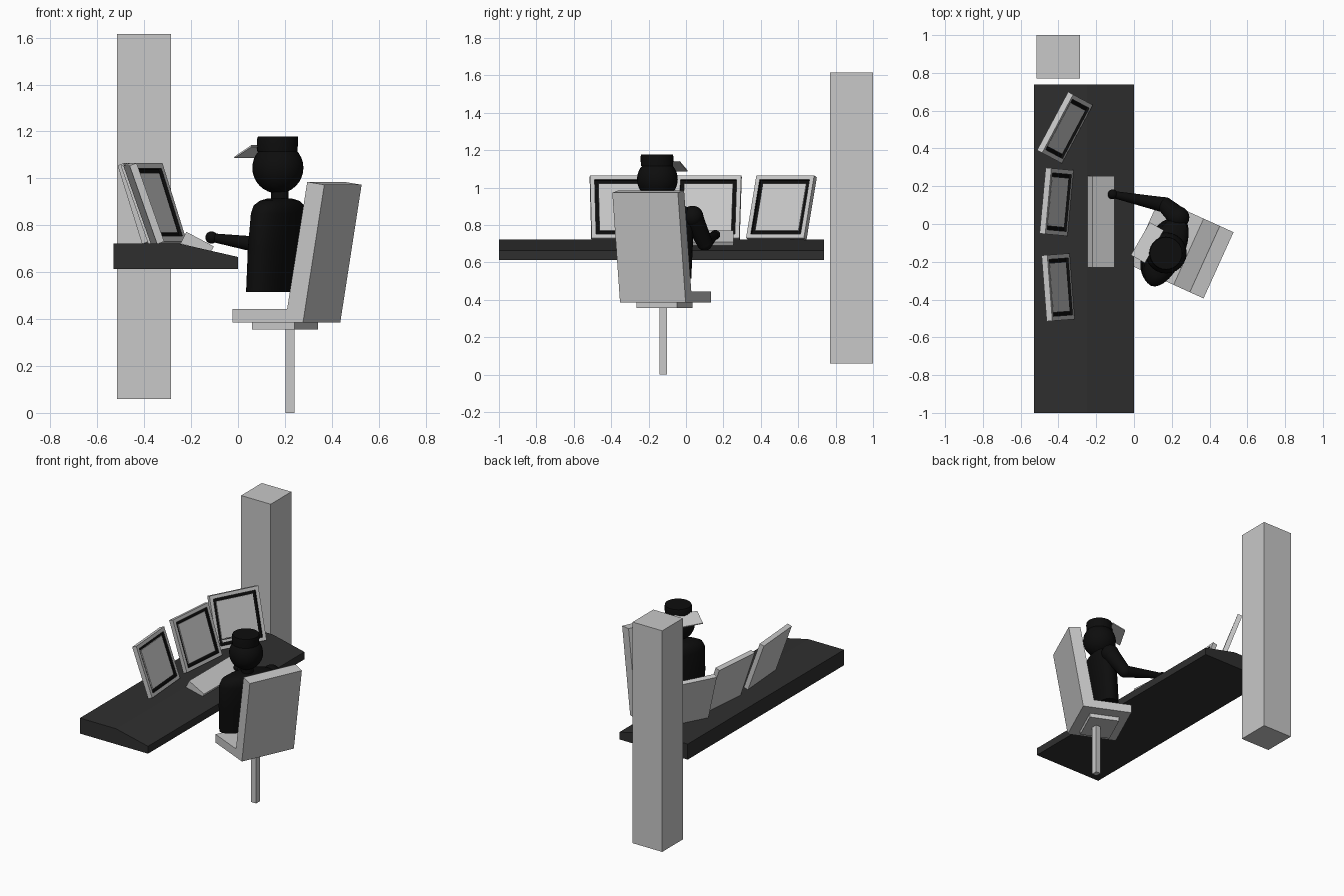
import bpy, bmesh, math
from mathutils import Matrix, Vector

if "Cube" in bpy.data.objects:
    bpy.data.objects.remove(bpy.data.objects["Cube"])

def material(name, c):
    m = bpy.data.materials.new(name)
    m.diffuse_color = (c, c, c, 1)
    m.use_nodes = True
    m.node_tree.nodes["Principled BSDF"].inputs["Base Color"].default_value = m.diffuse_color
    return m

GREY = material("light grey", 0.58)
DARK = material("charcoal", 0.028)
BLACK = material("black", 0.004)

def add(name, bm, mats, smooth=False):
    bmesh.ops.recalc_face_normals(bm, faces=bm.faces)
    me = bpy.data.meshes.new(name)
    bm.to_mesh(me)
    bm.free()
    for m in mats:
        me.materials.append(m)
    ob = bpy.data.objects.new(name, me)
    bpy.context.collection.objects.link(ob)
    if smooth:
        bpy.ops.object.select_all(action='DESELECT')
        ob.select_set(True)
        bpy.context.view_layer.objects.active = ob
        bpy.ops.object.shade_smooth_by_angle(angle=math.radians(40))
    return ob

def box_bm(lo, hi, mtx=Matrix()):
    bm = bmesh.new()
    size = [b - a for a, b in zip(lo, hi)]
    mid = [(a + b) / 2 for a, b in zip(lo, hi)]
    bmesh.ops.create_cube(bm, size=1)
    bmesh.ops.transform(bm, verts=bm.verts,
                        matrix=mtx @ Matrix.Translation(mid) @ Matrix.Diagonal((*size, 1)))
    return bm

def extrude_profile(name, pts, y0, y1, mat, mtx=Matrix()):
    """Extrude an x-z outline along y."""
    bm = bmesh.new()
    f = bm.faces.new([bm.verts.new((x, y0, z)) for x, z in pts])
    r = bmesh.ops.extrude_face_region(bm, geom=[f])
    vs = [g for g in r['geom'] if isinstance(g, bmesh.types.BMVert)]
    bmesh.ops.translate(bm, verts=vs, vec=(0, y1 - y0, 0))
    bmesh.ops.transform(bm, verts=bm.verts, matrix=mtx)
    return add(name, bm, [mat])

def loft(name, rings, mat, n=28, yaw=0.0):
    """Capped stack of ellipses: (centre, x radius, y radius)."""
    bm = bmesh.new()
    rot = Matrix.Rotation(yaw, 3, 'Z')
    rows = [[bm.verts.new(Vector(c) + rot @ Vector((rx * math.cos(t), ry * math.sin(t), 0)))
             for t in (2 * math.pi * i / n for i in range(n))] for c, rx, ry in rings]
    for a, b in zip(rows, rows[1:]):
        for i in range(n):
            bm.faces.new((a[i], a[(i + 1) % n], b[(i + 1) % n], b[i]))
    bm.faces.new(rows[0])
    bm.faces.new(rows[-1])
    return add(name, bm, [mat], True)

def ball(name, c, r):
    bm = bmesh.new()
    bmesh.ops.create_uvsphere(bm, u_segments=24, v_segments=16, radius=r,
                              matrix=Matrix.Translation(c))
    add(name, bm, [BLACK], True)

def limb(name, a, b, ra, rb):
    a, b = Vector(a), Vector(b)
    bm = bmesh.new()
    q = (b - a).to_track_quat('Z', 'Y').to_matrix().to_4x4()
    bmesh.ops.create_cone(bm, cap_ends=True, segments=20, radius1=ra, radius2=rb,
                          depth=(b - a).length, matrix=Matrix.Translation((a + b) / 2) @ q)
    add(name, bm, [BLACK], True)

# Pillar, desk and keyboard
add("pillar", box_bm((-0.515, 0.77, 0.06), (-0.285, 1.0, 1.615)), [GREY])
extrude_profile("desk", [(-0.53, 0.613), (0, 0.613), (0, 0.665), (-0.25, 0.722), (-0.53, 0.722)],
                -1.0, 0.738, DARK)
extrude_profile("keyboard", [(-0.245, 0.722), (-0.22, 0.772), (-0.103, 0.71), (-0.115, 0.688)],
                -0.23, 0.253, GREY)

# Monitors: local x is the screen normal, z runs up the tilted panel
W, H, T = 0.35, 0.355, 0.032
LEAN = math.radians(19.4)
for i, (x, y, yaw) in enumerate([(-0.476, -0.341, 4.4), (-0.484, 0.124, -5.3), (-0.431, 0.545, -28)]):
    mtx = (Matrix.Translation((x, y, 0.72)) @ Matrix.Rotation(math.radians(yaw), 4, 'Z')
           @ Matrix.Translation((0.118, 0, 0)) @ Matrix.Rotation(-LEAN, 4, 'Y'))
    bm = box_bm((0, -W / 2, 0), (T, W / 2, H))
    front = max(bm.faces, key=lambda f: f.calc_center_median().x)
    bmesh.ops.inset_region(bm, faces=[front], thickness=0.034)
    r = bmesh.ops.extrude_face_region(bm, geom=[front])
    floor = [g for g in r['geom'] if isinstance(g, bmesh.types.BMFace)][0]
    bmesh.ops.translate(bm, verts=floor.verts, vec=(-0.014, 0, 0))
    if front.is_valid:
        bmesh.ops.delete(bm, geom=[front], context='FACES_ONLY')
    floor.material_index = 1
    for e in floor.edges:
        for f in e.link_faces:
            f.material_index = 1
    bmesh.ops.transform(bm, verts=bm.verts, matrix=mtx)
    add(f"monitor_frame_{i + 1}", bm, [GREY, BLACK])
    g = 0.044
    add(f"monitor_screen_{i + 1}",
        box_bm((T - 0.015, -W / 2 + g, g), (T - 0.006, W / 2 - g, H - g), mtx), [GREY])

# Chair: local x points backwards, origin at the middle of the seat's front edge
YAW = math.radians(-24.4)
chair = Matrix.Translation((0.056, -0.041, 0)) @ Matrix.Rotation(YAW, 4, 'Z')
extrude_profile("chair_seat_and_back",
                [(0, 0.385), (0.33, 0.385), (0.43, 0.973), (0.35, 0.985), (0.256, 0.444), (0, 0.444)],
                -0.1925, 0.1925, GREY, chair)
plate = Matrix.Translation((0.2, -0.115, 0)) @ Matrix.Rotation(YAW, 4, 'Z')
add("chair_under_plate", box_bm((-0.1, -0.12, 0.356), (0.1, 0.12, 0.386), plate), [GREY])
add("chair_post", box_bm((0.203, -0.143, 0), (0.241, -0.102, 0.357)), [GREY])

# Seated figure
loft("torso", [((0.140, -0.135, 0.515), 0.085, 0.175), ((0.155, -0.140, 0.70), 0.09, 0.19),
               ((0.172, -0.145, 0.85), 0.092, 0.20), ((0.175, -0.145, 0.885), 0.085, 0.185),
               ((0.177, -0.145, 0.905), 0.065, 0.145), ((0.178, -0.145, 0.915), 0.04, 0.08)],
     BLACK, yaw=YAW)
loft("neck", [((0.178, -0.15, 0.89), 0.038, 0.038), ((0.178, -0.15, 0.96), 0.038, 0.038)], BLACK)
ball("head", (0.17, -0.153, 1.045), 0.109)

# Cap with visor
loft("cap", [((0.168, -0.155, 1.115), 0.086, 0.086), ((0.168, -0.155, 1.165), 0.088, 0.088),
             ((0.17, -0.155, 1.178), 0.085, 0.085)], BLACK)
visor = Matrix.Translation((0.168, -0.155, 0)) @ Matrix.Rotation(math.radians(-30), 4, 'Z')
extrude_profile("cap_visor", [(-0.07, 1.142), (-0.155, 1.092), (-0.155, 1.086), (-0.07, 1.134)],
                -0.1, 0.1, GREY, visor)

# Arm reaching to the keyboard
shoulder, elbow, hand = (0.235, 0.035, 0.845), (0.165, 0.1, 0.705), (-0.113, 0.157, 0.748)
ball("shoulder", shoulder, 0.058)
limb("upper_arm", shoulder, elbow, 0.056, 0.042)
ball("elbow", elbow, 0.042)
limb("forearm", elbow, hand, 0.041, 0.018)
ball("hand", hand, 0.026)
